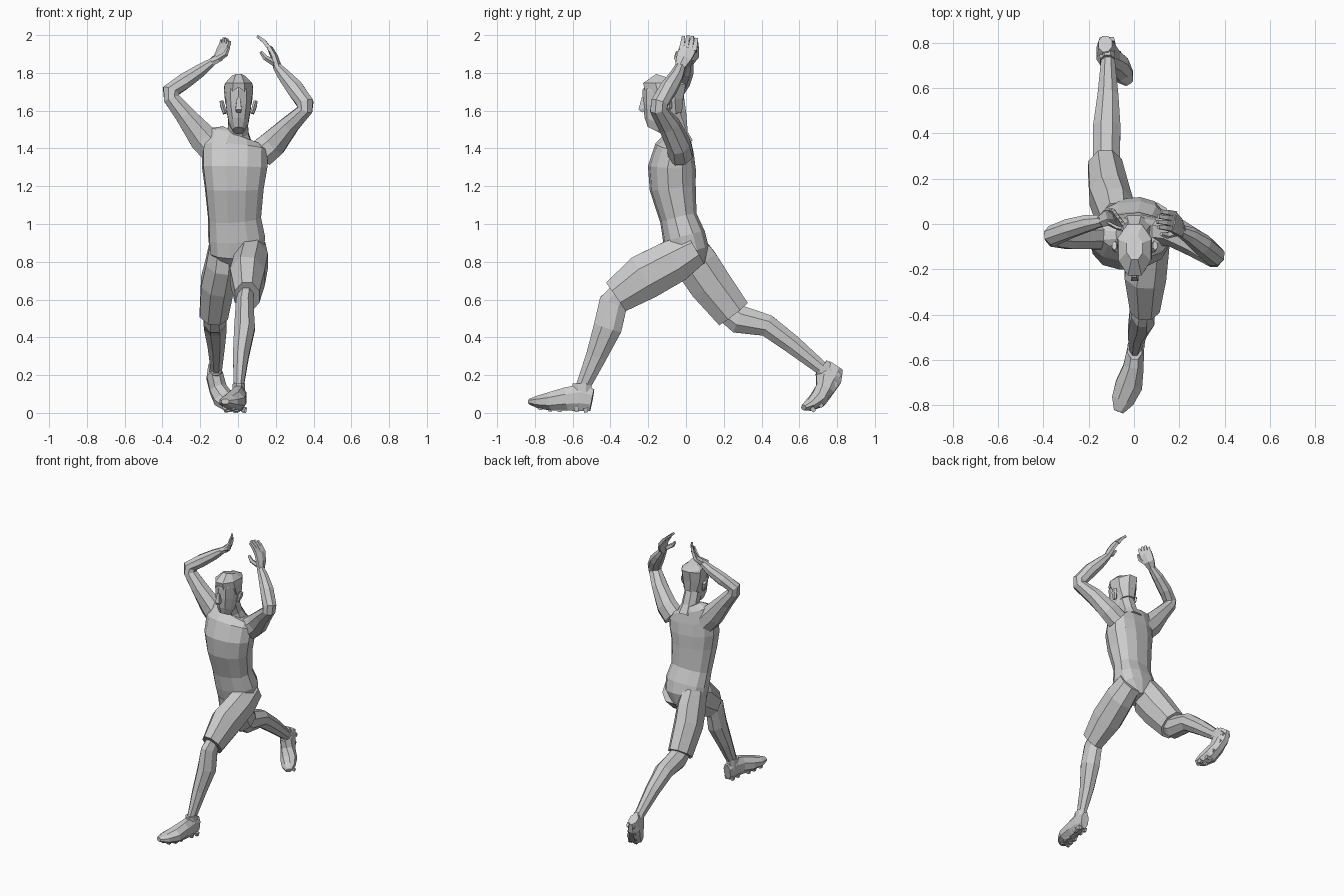
import bpy, bmesh, math
from mathutils import Vector as V


def loft(name, secs, n=8, side=(1, 0, 0), pw=1.0):
    """Capped tube through sections (x, y, z, half width along side, half depth)."""
    bm = bmesh.new()
    pts = [V(s[:3]) for s in secs]
    rings = []
    for i, s in enumerate(secs):
        t = V((0, 0, 0))
        if i > 0:
            t += (pts[i] - pts[i - 1]).normalized()
        if i < len(pts) - 1:
            t += (pts[i + 1] - pts[i]).normalized()
        t.normalize()
        a = V(side)
        a = (a - t * a.dot(t)).normalized()
        b = t.cross(a)
        k = 1 / math.cos(math.pi / n)
        ring = []
        for j in range(n):
            w = 2 * math.pi * (j + .5) / n
            c, d = math.cos(w) * k, math.sin(w) * k
            c = math.copysign(abs(c) ** pw, c)
            d = math.copysign(abs(d) ** pw, d)
            ring.append(bm.verts.new(pts[i] + a * s[3] * c + b * s[4] * d))
        rings.append(ring)
    for r, q in zip(rings, rings[1:]):
        for j in range(n):
            bm.faces.new((r[j], r[(j + 1) % n], q[(j + 1) % n], q[j]))
    bm.faces.new(rings[0])
    bm.faces.new(rings[-1])
    bmesh.ops.recalc_face_normals(bm, faces=bm.faces)
    me = bpy.data.meshes.new(name)
    bm.to_mesh(me)
    bm.free()
    ob = bpy.data.objects.new(name, me)
    bpy.context.collection.objects.link(ob)
    return ob


def fingers(name, path, side, spread, r):
    """Four fingers laid next to each other along the side axis."""
    for k in range(4):
        off = V(side).normalized() * spread * (k - 1.5)
        drop = .012 * abs(k - 1.3)
        secs = []
        for i, p in enumerate(path):
            c = V(p) + off
            if i == len(path) - 1:
                c += (V(path[-2]) - V(p)).normalized() * drop
            secs.append((*c, r * (1 - .15 * i), r * (.9 - .15 * i)))
        loft(f"{name}_{k + 1}", secs, 4, side)


# torso with pelvis
loft("torso", [(-.01, .04, .77, .07, .06), (-.008, .01, .85, .14, .11),
               (-.007, -.01, .93, .148, .11), (-.018, -.04, 1.03, .138, .095),
               (-.02, -.07, 1.19, .153, .118), (-.018, -.075, 1.3, .17, .122),
               (-.015, -.06, 1.4, .172, .1), (-.008, -.04, 1.46, .15, .065),
               (0, -.04, 1.475, .09, .05)], 12, (1, .1, 0), .85)

# neck and head
loft("neck", [(0, -.03, 1.42, .075, .07), (0, -.05, 1.48, .055, .055),
              (0, -.085, 1.57, .052, .058)], 8)
loft("head", [(.003, -.165, 1.495, .03, .04), (.003, -.145, 1.535, .052, .075),
              (.003, -.125, 1.62, .066, .1), (.003, -.12, 1.7, .07, .105),
              (.003, -.115, 1.75, .058, .085)], 10)
loft("hair", [(.003, -.075, 1.58, .05, .055), (.003, -.09, 1.65, .071, .078),
              (.003, -.107, 1.715, .077, .11), (.003, -.115, 1.745, .072, .112),
              (.003, -.105, 1.778, .035, .055)], 8)
loft("nose", [(.003, -.228, 1.67, .008, .006), (.003, -.234, 1.61, .016, .018),
              (.003, -.225, 1.595, .012, .008)], 4)
for s, tag in ((-1, "right"), (1, "left")):
    loft(tag + "_ear", [(.003 + s * .072, -.11, 1.585, .01, .012),
                        (.003 + s * .085, -.1, 1.625, .012, .024),
                        (.003 + s * .09, -.095, 1.65, .01, .018)], 6)

# shorts legs
loft("left_shorts_leg", [(.07, .05, .87, .075, .09), (.07, -.06, .805, .088, .115),
                         (.05, -.22, .72, .092, .122), (.048, -.37, .615, .065, .092)])
loft("right_shorts_leg", [(-.075, .01, .89, .075, .09), (-.085, .055, .79, .085, .115),
                          (-.108, .125, .685, .088, .112),
                          (-.128, .25, .525, .075, .096)])

# lower legs
loft("left_lower_leg", [(.045, -.34, .64, .04, .06), (.035, -.385, .58, .046, .076),
                        (.035, -.415, .45, .055, .075), (.015, -.475, .3, .042, .055),
                        (.004, -.545, .14, .026, .038)])
loft("right_lower_leg", [(-.125, .2, .55, .05, .06), (-.122, .28, .495, .06, .075),
                         (-.12, .43, .462, .06, .058), (-.115, .56, .365, .046, .05),
                         (-.115, .72, .235, .03, .036)])

# shoes, with a collar at the ankle
loft("left_shoe", [(.012, -.497, .068, .027, .058), (.006, -.56, .08, .038, .07),
                   (-.002, -.63, .074, .045, .062), (-.022, -.71, .062, .06, .05),
                   (-.05, -.78, .058, .05, .033), (-.068, -.828, .06, .022, .014)])
loft("left_shoe_collar", [(.006, -.55, .08, .034, .05),
                          (.004, -.55, .155, .032, .05)], 8)
loft("right_shoe", [(-.127, .795, .25, .03, .042), (-.122, .755, .19, .044, .072),
                    (-.105, .735, .125, .046, .05), (-.075, .7, .072, .054, .046),
                    (-.045, .655, .042, .045, .03), (-.02, .622, .028, .02, .014)])
loft("right_shoe_collar", [(-.12, .765, .2, .034, .05),
                           (-.117, .715, .24, .033, .05)], 8)

# sole lugs
left_lugs = [(.012, -.53, .012), (.005, -.58, .016), (-.02, -.67, .016),
             (-.03, -.72, .018), (-.048, -.77, .026)]
right_lugs = [(-.12, .81, .2), (-.115, .79, .15), (-.09, .75, .085),
              (-.065, .715, .04), (-.04, .675, .016)]
for tag, lugs, n in (("left", left_lugs, (0, .05, -1)), ("right", right_lugs, (0, .75, -.65))):
    for i, p in enumerate(lugs):
        for s in (-1, 1):
            a = V(p) + V((s * .022, 0, 0))
            d = V(n).normalized()
            loft(f"{tag}_lug_{i}_{'a' if s < 0 else 'b'}",
                 [(*(a - d * .015), .014, .014), (*(a + d * .011), .009, .009)], 4)

# arms
loft("right_arm", [(-.125, -.05, 1.39, .065, .075), (-.185, -.05, 1.455, .06, .075),
                   (-.28, -.055, 1.575, .056, .052), (-.352, -.055, 1.665, .045, .042),
                   (-.355, -.05, 1.705, .042, .045), (-.285, -.02, 1.755, .042, .042),
                   (-.2, .005, 1.812, .036, .034), (-.14, .015, 1.855, .025, .022)],
     8, (0, 1, 0))
loft("left_arm", [(.12, -.03, 1.37, .065, .075), (.185, -.04, 1.425, .06, .072),
                  (.275, -.09, 1.525, .056, .05), (.355, -.145, 1.605, .045, .04),
                  (.355, -.14, 1.64, .045, .045), (.3, -.09, 1.72, .045, .045),
                  (.245, -.05, 1.785, .036, .034), (.205, -.03, 1.835, .026, .022)],
     8, (0, 1, 0))

# hands
rs = (.58, -.8, 0)
loft("right_palm", [(-.15, .012, 1.848, .022, .02), (-.105, .03, 1.88, .038, .017),
                    (-.078, .03, 1.93, .042, .012)], 6, rs)
fingers("right_finger", [(-.085, .03, 1.915), (-.068, .028, 1.955), (-.065, .024, 1.99)],
        rs, .021, .011)
loft("right_thumb", [(-.11, .01, 1.87, .014, .014), (-.065, -.015, 1.9, .012, .012),
                     (-.05, -.02, 1.935, .007, .007)], 5, rs)
ls = (.1, 1, -.1)
loft("left_palm", [(.21, -.035, 1.825, .024, .02), (.195, -.01, 1.88, .04, .017),
                   (.17, .01, 1.93, .046, .013)], 6, ls)
fingers("left_finger", [(.178, .01, 1.915), (.14, .018, 1.965), (.1, .022, 1.996)],
        ls, .023, .012)
loft("left_thumb", [(.195, -.035, 1.85, .014, .014), (.145, -.05, 1.88, .012, .012),
                    (.12, -.045, 1.912, .007, .007)], 5, ls)
